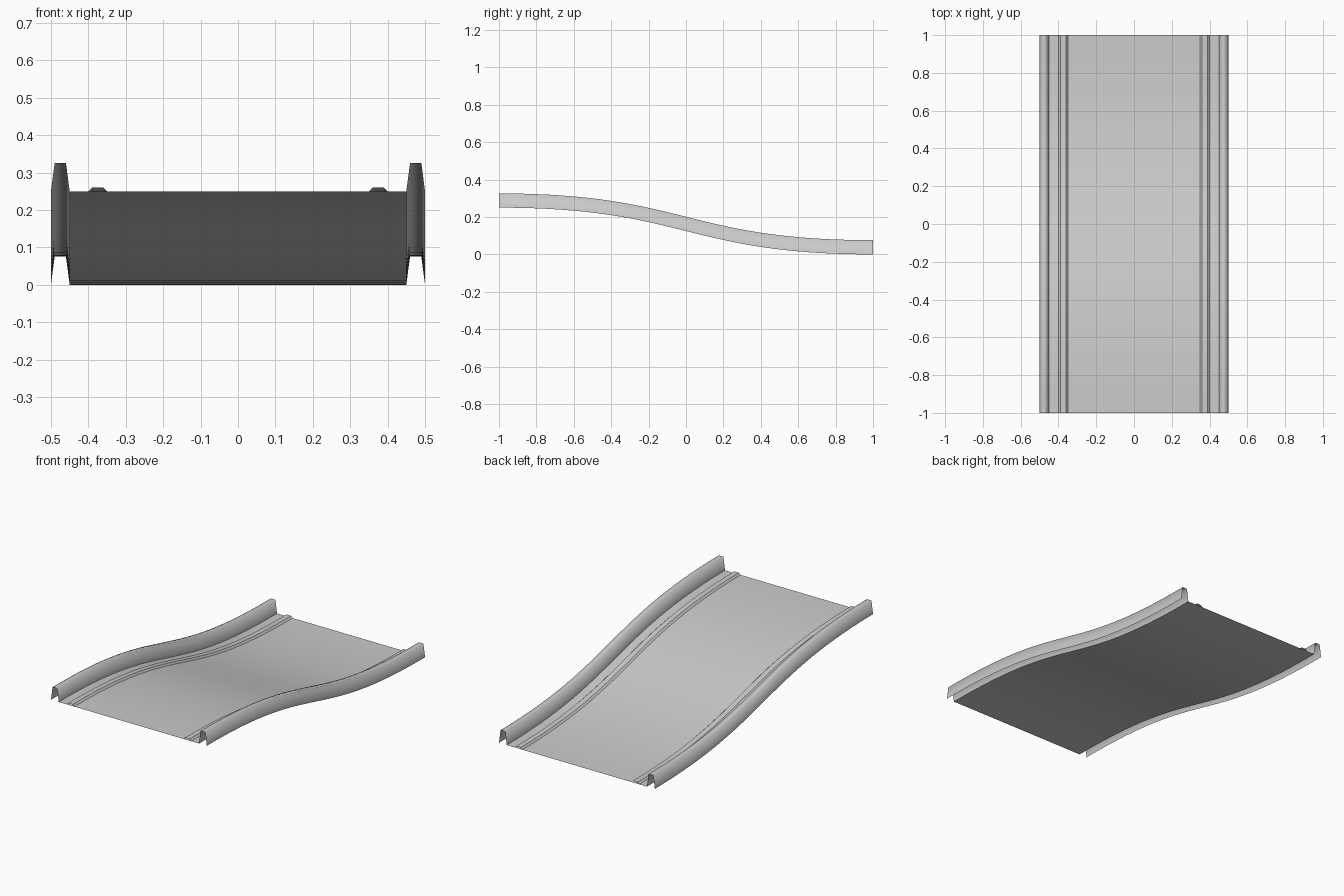
import bpy, bmesh

if "Cube" in bpy.data.objects:
    bpy.data.objects.remove(bpy.data.objects["Cube"])

SEGMENTS = 32


def path_points():
    # S-shaped slope: Bezier from (y=-1, z=0.25) to (y=1, z=0), flat at both ends
    pts = []
    for k in range(SEGMENTS + 1):
        t = k / SEGMENTS
        pts.append((t ** 3 - (1 - t) ** 3, 0.25 * (1 - 3 * t * t + 2 * t ** 3)))
    return pts


def sweep(name, profile, smooth_all=False):
    # Sweep an open (x, height) profile, listed left to right, down the slope
    bm = bmesh.new()
    rows = [[bm.verts.new((x, y, z + h)) for x, h in profile] for y, z in path_points()]
    for a, b in zip(rows, rows[1:]):
        for i in range(len(profile) - 1):
            bm.faces.new((a[i], a[i + 1], b[i + 1], b[i]))
    mesh = bpy.data.meshes.new(name)
    bm.to_mesh(mesh)
    bm.free()
    obj = bpy.data.objects.new(name, mesh)
    bpy.context.collection.objects.link(obj)
    bpy.ops.object.select_all(action='DESELECT')
    obj.select_set(True)
    bpy.context.view_layer.objects.active = obj
    if smooth_all:
        bpy.ops.object.shade_smooth()
    else:
        bpy.ops.object.shade_smooth_by_angle()
    return obj


def mirrored(profile):
    return [(-x, h) for x, h in reversed(profile)]


# Flat sheet of the track bed
sweep("deck", [(-0.45, 0), (0.45, 0)])

# Side rails (hollow, open underneath) and low guide strips
rail = [(0.45, 0), (0.46, 0.076), (0.49, 0.076), (0.50, 0)]
strip = [(0.35, 0), (0.36, 0.01), (0.39, 0.01), (0.40, 0)]
for side, flip in (("right", False), ("left", True)):
    sweep(side + "_rail", mirrored(rail) if flip else rail, smooth_all=True)
    sweep(side + "_guide_strip", mirrored(strip) if flip else strip)
